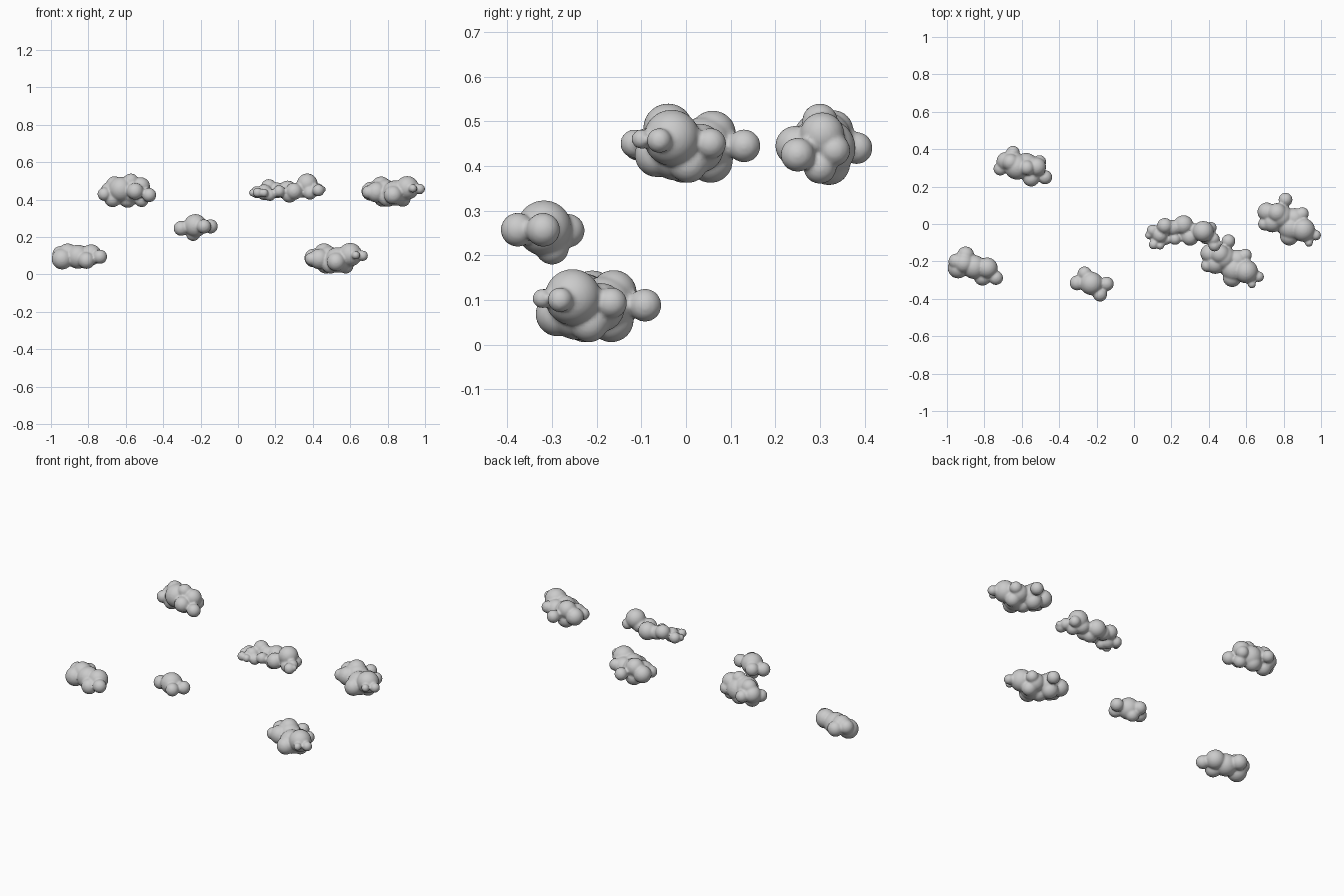
import bpy, bmesh
from mathutils import Matrix


def cloud(name, puffs, offset=(0, 0, 0)):
    """Fuse a handful of puffs (x, y, z, radius) into one soft cloud."""
    bm = bmesh.new()
    for x, y, z, r in puffs:
        at = Matrix.Translation((x + offset[0], y + offset[1], z + offset[2]))
        bmesh.ops.create_uvsphere(bm, u_segments=32, v_segments=20, radius=r, matrix=at)
    me = bpy.data.meshes.new(name)
    bm.to_mesh(me)
    bm.free()
    ob = bpy.data.objects.new(name, me)
    bpy.context.collection.objects.link(ob)
    fuse = ob.modifiers.new("fuse", 'REMESH')
    fuse.mode = 'VOXEL'
    fuse.voxel_size = 0.006
    fuse.use_smooth_shade = True
    soft = ob.modifiers.new("soften", 'SMOOTH')
    soft.factor = 0.5
    soft.iterations = 3
    return ob


# low cloud on the far left
cloud("left_low_cloud", [
    (-.90, -.165, .10, .045), (-.95, -.20, .11, .042), (-.94, -.235, .083, .056),
    (-.91, -.21, .112, .054), (-.855, -.23, .095, .064), (-.785, -.235, .105, .056),
    (-.81, -.285, .075, .045), (-.738, -.288, .095, .038)])

# tall cloud at the back left
cloud("left_back_cloud", [
    (-.647, .382, .44, .036), (-.685, .335, .445, .05), (-.715, .295, .43, .036),
    (-.66, .33, .48, .045), (-.67, .315, .405, .045), (-.625, .305, .455, .068),
    (-.572, .30, .50, .040), (-.577, .315, .44, .065), (-.59, .32, .405, .048),
    (-.52, .305, .47, .05), (-.505, .332, .435, .036), (-.55, .245, .445, .045),
    (-.515, .30, .397, .037), (-.475, .25, .425, .038)])

# small cloud in the middle
cloud("small_cloud", [
    (-.304, -.315, .247, .040), (-.264, -.265, .255, .038), (-.228, -.318, .261, .062),
    (-.24, -.30, .217, .038), (-.146, -.32, .257, .038), (-.182, -.377, .257, .038)])

# thin wispy cloud right of centre
cloud("wispy_cloud", [
    (.08, -.06, .437, .021), (.10, -.035, .44, .032), (.105, -.11, .438, .026),
    (.14, -.115, .436, .022), (.14, -.06, .44, .042), (.165, -.01, .468, .042),
    (.17, -.08, .425, .032), (.21, -.02, .45, .042), (.22, -.08, .445, .032),
    (.265, -.005, .45, .052), (.275, -.05, .428, .044), (.30, -.07, .445, .046),
    (.34, -.04, .455, .045), (.37, -.04, .484, .056), (.41, -.02, .45, .032),
    (.385, -.07, .438, .038), (.425, -.08, .455, .033), (.43, -.115, .45, .032),
    (.452, -.105, .455, .018)])

# the same full cloud appears twice on the right, high and low
full = [
    (.81, .13, .445, .037), (.71, .065, .445, .05), (.765, .06, .472, .052),
    (.775, .055, .412, .05), (.698, 0, .44, .035), (.74, .01, .44, .055),
    (.785, .04, .445, .065), (.80, -.005, .41, .048), (.84, -.02, .435, .068),
    (.83, -.065, .425, .05), (.86, .03, .44, .055), (.88, .005, .405, .043),
    (.90, .055, .45, .035), (.905, -.032, .463, .063), (.972, -.06, .457, .028),
    (.935, -.10, .46, .022)]
cloud("right_high_cloud", full)
cloud("right_low_cloud", full, (-.305, -.222, -.357))
